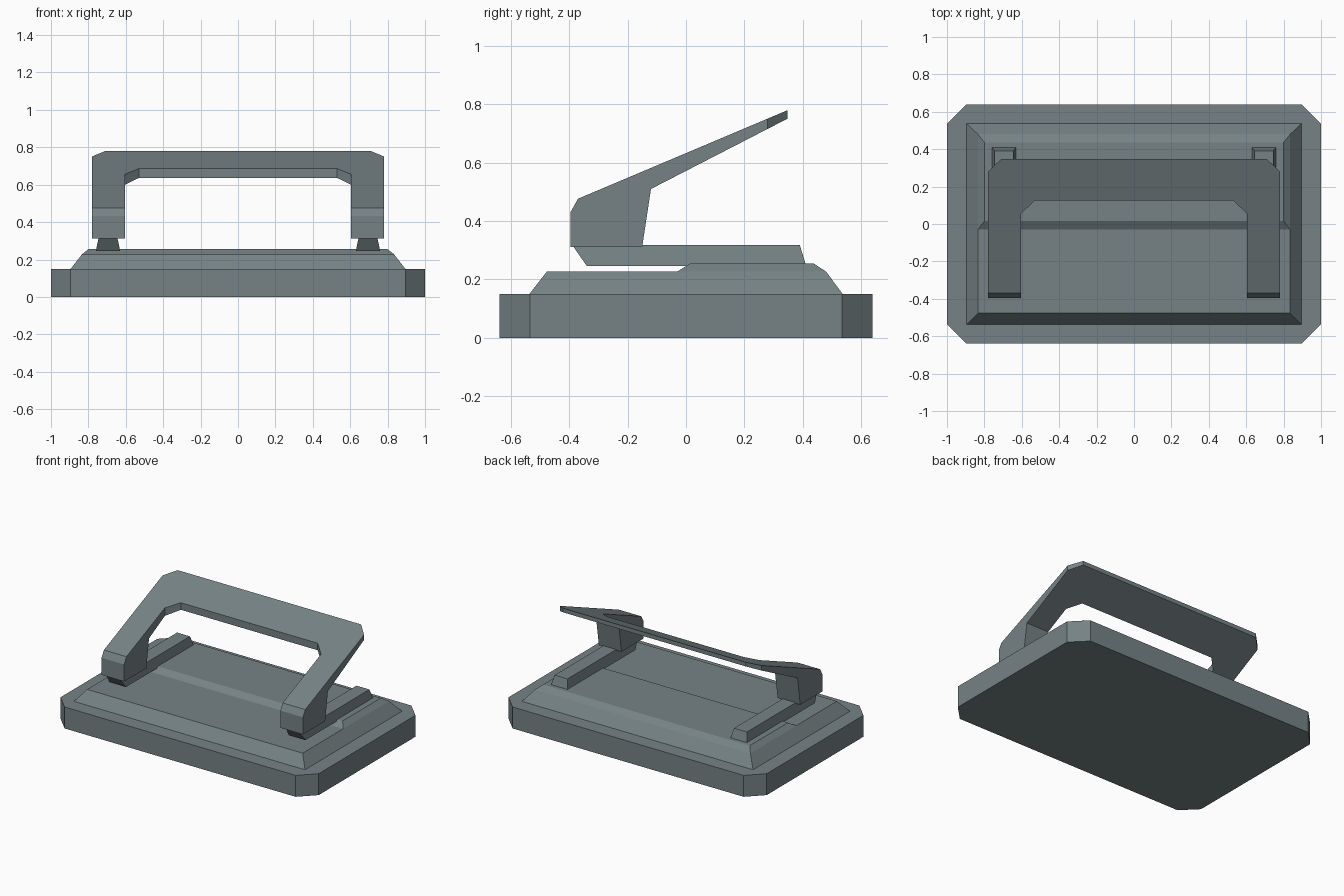
import bpy, bmesh

if "Cube" in bpy.data.objects:
    bpy.data.objects.remove(bpy.data.objects["Cube"])

grey = bpy.data.materials.new("slate grey")
grey.diffuse_color = (0.18, 0.225, 0.235, 1)
grey.use_nodes = True
grey.node_tree.nodes["Principled BSDF"].inputs["Base Color"].default_value = grey.diffuse_color


def finish(name, bm):
    bmesh.ops.remove_doubles(bm, verts=bm.verts, dist=1e-4)
    bmesh.ops.recalc_face_normals(bm, faces=bm.faces)
    mesh = bpy.data.meshes.new(name)
    bm.to_mesh(mesh)
    bm.free()
    mesh.materials.append(grey)
    obj = bpy.data.objects.new(name, mesh)
    bpy.context.collection.objects.link(obj)
    return obj


def bridge(bm, ring_a, ring_b, caps=True, skip=()):
    """Join two matching rings of points with quads, optionally capped."""
    a = [bm.verts.new(p) for p in ring_a]
    b = [bm.verts.new(p) for p in ring_b]
    n = len(a)
    for i in range(n):
        if i not in skip:
            j = (i + 1) % n
            bm.faces.new((a[i], a[j], b[j], b[i]))
    if caps:
        bm.faces.new(a[::-1])
        bm.faces.new(b)


# Base slab with clipped corners
X, Y, C = 1.0, 0.64, 0.105
outline = [(X - C, -Y), (X, -Y + C), (X, Y - C), (X - C, Y),
           (C - X, Y), (-X, Y - C), (-X, C - Y), (C - X, -Y)]
bm = bmesh.new()
bridge(bm, [(x, y, 0) for x, y in outline], [(x, y, 0.15) for x, y in outline])
finish("base_slab", bm)

# Stepped deck: bevelled low front, raised rear
bm = bmesh.new()
low = [[bm.verts.new((s * 0.895, y, 0.15)) for y in (-0.537, 0.537)] for s in (-1, 1)]
mid = [[bm.verts.new((s * 0.835, y, 0.227)) for y in (-0.477, -0.03, 0.48)] for s in (-1, 1)]
top = [[bm.verts.new((s * 0.80, y, 0.255)) for y in (0.015, 0.437)] for s in (-1, 1)]
for s in (0, 1):
    bm.faces.new((low[s][0], low[s][1], mid[s][2], mid[s][1], mid[s][0]))
    bm.faces.new((mid[s][1], mid[s][2], top[s][1], top[s][0]))
strip = [(low, 0), (mid, 0), (mid, 1), (top, 0), (top, 1), (mid, 2), (low, 1), (low, 0)]
for (p, i), (q, j) in zip(strip, strip[1:]):
    bm.faces.new((p[0][i], p[1][i], q[1][j], q[0][j]))
finish("stepped_deck", bm)

# Two tapered rails carrying the handle
for side, s in (("left", -1), ("right", 1)):
    bm = bmesh.new()
    bridge(bm,
           [(s * 0.63, -0.34, 0.246), (s * 0.76, -0.34, 0.246),
            (s * 0.76, 0.412, 0.246), (s * 0.63, 0.412, 0.246)],
           [(s * 0.645, -0.39, 0.318), (s * 0.745, -0.39, 0.318),
            (s * 0.745, 0.39, 0.318), (s * 0.645, 0.39, 0.318)])
    finish(side + "_rail", bm)


# Handle: sloping U-shaped plate on two legs
def plate_top(y):
    return 0.78 + (y - 0.348) * 0.4225


def plate_bottom(y):
    return 0.751 + (y - 0.348) * 0.515


half = [(0.605, -0.12), (0.78, -0.12), (0.78, 0.28), (0.71, 0.348)]
inner = [(0.53, 0.125), (0.605, 0.055)]
plan = half + [(-x, y) for x, y in half[::-1]] + [(-x, y) for x, y in inner[::-1]] + inner
bm = bmesh.new()
bridge(bm, [(x, y, plate_bottom(y)) for x, y in plan],
       [(x, y, plate_top(y)) for x, y in plan], skip=(0, 6))
leg = [(-0.12, plate_bottom(-0.12)), (-0.15, 0.312), (-0.395, 0.312),
       (-0.395, 0.432), (-0.37, plate_top(-0.37)), (-0.12, plate_top(-0.12))]
for s in (-1, 1):
    bridge(bm, [(s * 0.605, y, z) for y, z in leg],
           [(s * 0.78, y, z) for y, z in leg], skip=(5,))
finish("handle", bm)
